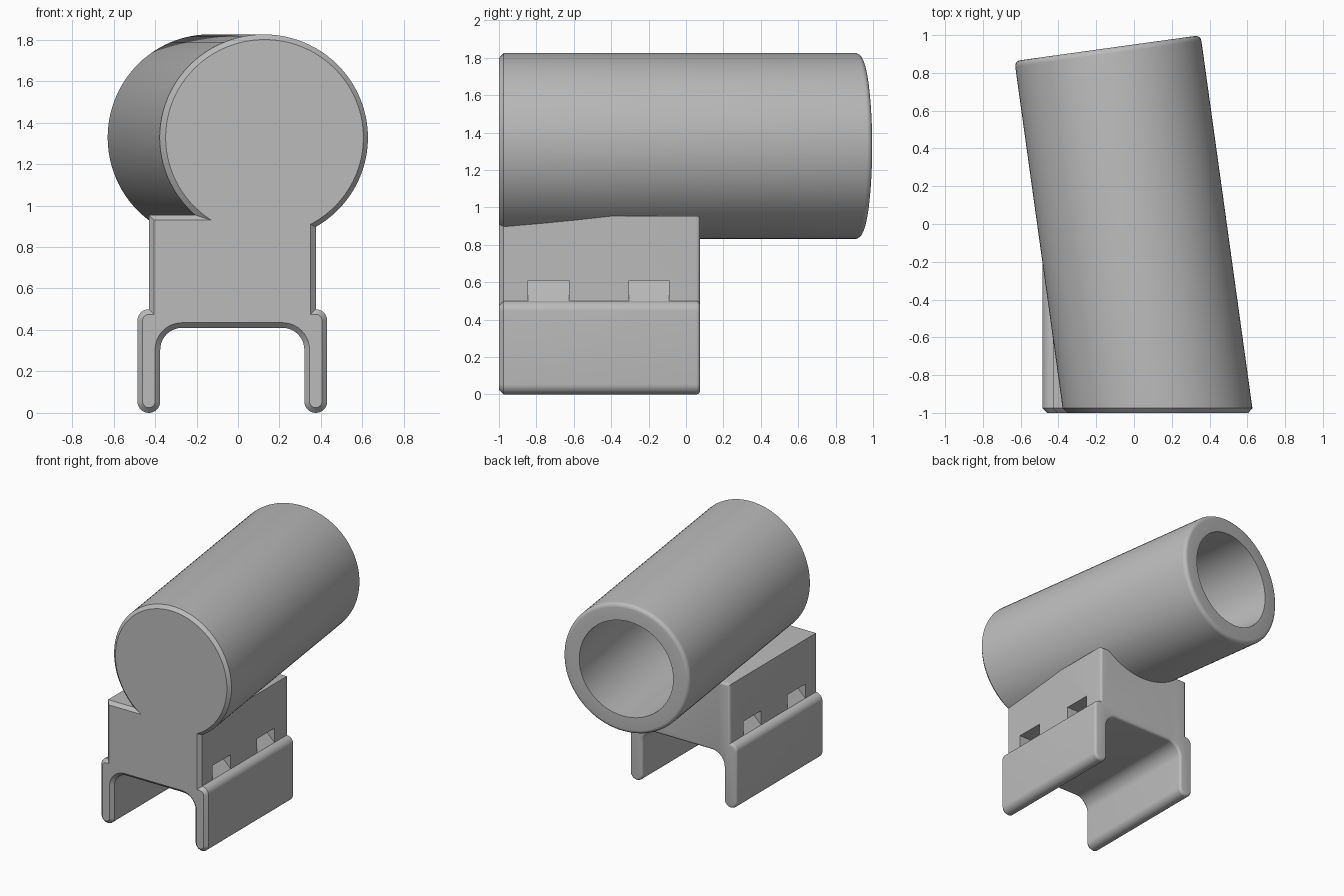
import bpy, bmesh
from math import sin, cos, tan, pi, radians
from mathutils import Vector

if "Cube" in bpy.data.objects:
    bpy.data.objects.remove(bpy.data.objects["Cube"])

grey = bpy.data.materials.new("plain_grey")
grey.use_nodes = True
grey.diffuse_color = (0.5, 0.5, 0.5, 1)
grey.node_tree.nodes["Principled BSDF"].inputs["Base Color"].default_value = (0.5, 0.5, 0.5, 1)


def loft(name, rings):
    """Skin a list of equal-length rings and cap both ends."""
    bm = bmesh.new()
    loops = [[bm.verts.new(p) for p in ring] for ring in rings]
    n = len(loops[0])
    for a, b in zip(loops, loops[1:]):
        for i in range(n):
            j = (i + 1) % n
            bm.faces.new((a[i], a[j], b[j], b[i]))
    bm.faces.new(loops[0][::-1])
    bm.faces.new(loops[-1])
    bmesh.ops.recalc_face_normals(bm, faces=bm.faces)
    mesh = bpy.data.meshes.new(name)
    bm.to_mesh(mesh)
    bm.free()
    mesh.materials.append(grey)
    ob = bpy.data.objects.new(name, mesh)
    bpy.context.collection.objects.link(ob)
    return ob


def arc(cx, cz, r, start, end, steps=10):
    angles = [radians(start + (end - start) * i / steps) for i in range(steps + 1)]
    return [(cx + r * cos(t), cz + r * sin(t)) for t in angles]


# Tube: square to y at the closed front, square to its own axis at the open back
TURN = radians(7.9)
AXIS = Vector((-sin(TURN), cos(TURN), 0))
SIDE = Vector((cos(TURN), sin(TURN), 0))
BACK = Vector((-0.14, 0.931, 1.328))
RADIUS, BORE, SEGMENTS = 0.4975, 0.37, 96


def tube_ring(r, along=0.0, front_y=None):
    ring = []
    for i in range(SEGMENTS):
        t = 2 * pi * i / SEGMENTS
        p = BACK + SIDE * (r * cos(t)) + Vector((0, 0, r * sin(t)))
        s = along if front_y is None else (front_y - p.y) / AXIS.y
        ring.append(p + AXIS * s)
    return ring


rings = [tube_ring(RADIUS - 0.025, front_y=-1), tube_ring(RADIUS, front_y=-0.975)]
rings += [tube_ring(r, s) for r, s in arc(RADIUS - 0.03, -0.03, 0.03, 0, 90, 5)]
rings += [tube_ring(BORE), tube_ring(BORE, -1.72)]
tube = loft("tube", rings)

# Saddle bracket: block on two rounded legs, profile shrunk by e at its ends
MID = -0.0275
BLOCK, SHOULDER_Z, LEG = 0.4025, 0.445, 0.055


def bracket_ring(y, e):
    half = [(BLOCK - e, 0.955 - e), (BLOCK - e, SHOULDER_Z + LEG - e)]
    half += arc(BLOCK, SHOULDER_Z, LEG - e, 90, 0)
    half += arc(BLOCK, LEG, LEG - e, 0, -180, 16)
    half += arc(0.2425, 0.305, 0.105 + e, 0, 90)
    outline = half + [(-x, z) for x, z in reversed(half)]
    return [(MID + x, y, z) for x, z in outline]


rings = [bracket_ring(-1, 0.025), bracket_ring(-0.975, 0)]
rings += [bracket_ring(y, -e) for y, e in arc(0.055, -0.02, 0.02, 90, 0, 5)]
bracket = loft("saddle_bracket", rings)


def boolean(target, tool, operation):
    mod = target.modifiers.new(operation.lower(), 'BOOLEAN')
    mod.operation, mod.object, mod.solver = operation, tool, 'EXACT'
    bpy.context.view_layer.objects.active = target
    bpy.ops.object.modifier_apply(modifier=mod.name)
    bpy.data.objects.remove(tool)


# Wedge notches above the shoulders on both sides
for side in (-1, 1):
    for y0, y1 in ((-0.845, -0.625), (-0.305, -0.09)):
        wedge = [(0.5, 0.5), (0.5, 0.61), (0.29, 0.61), (BLOCK, 0.5)]
        cutter = loft("notch_cutter", [[(MID + side * x, y, z) for x, z in wedge] for y in (y0, y1)])
        cutter.hide_render = True
        boolean(bracket, cutter, 'DIFFERENCE')

# Join into one solid and smooth the round surfaces
boolean(bracket, tube, 'UNION')
bracket.name = "tube_on_saddle_bracket"
bpy.ops.object.select_all(action='DESELECT')
bracket.select_set(True)
bpy.context.view_layer.objects.active = bracket
bpy.ops.object.shade_smooth_by_angle(angle=radians(30))
